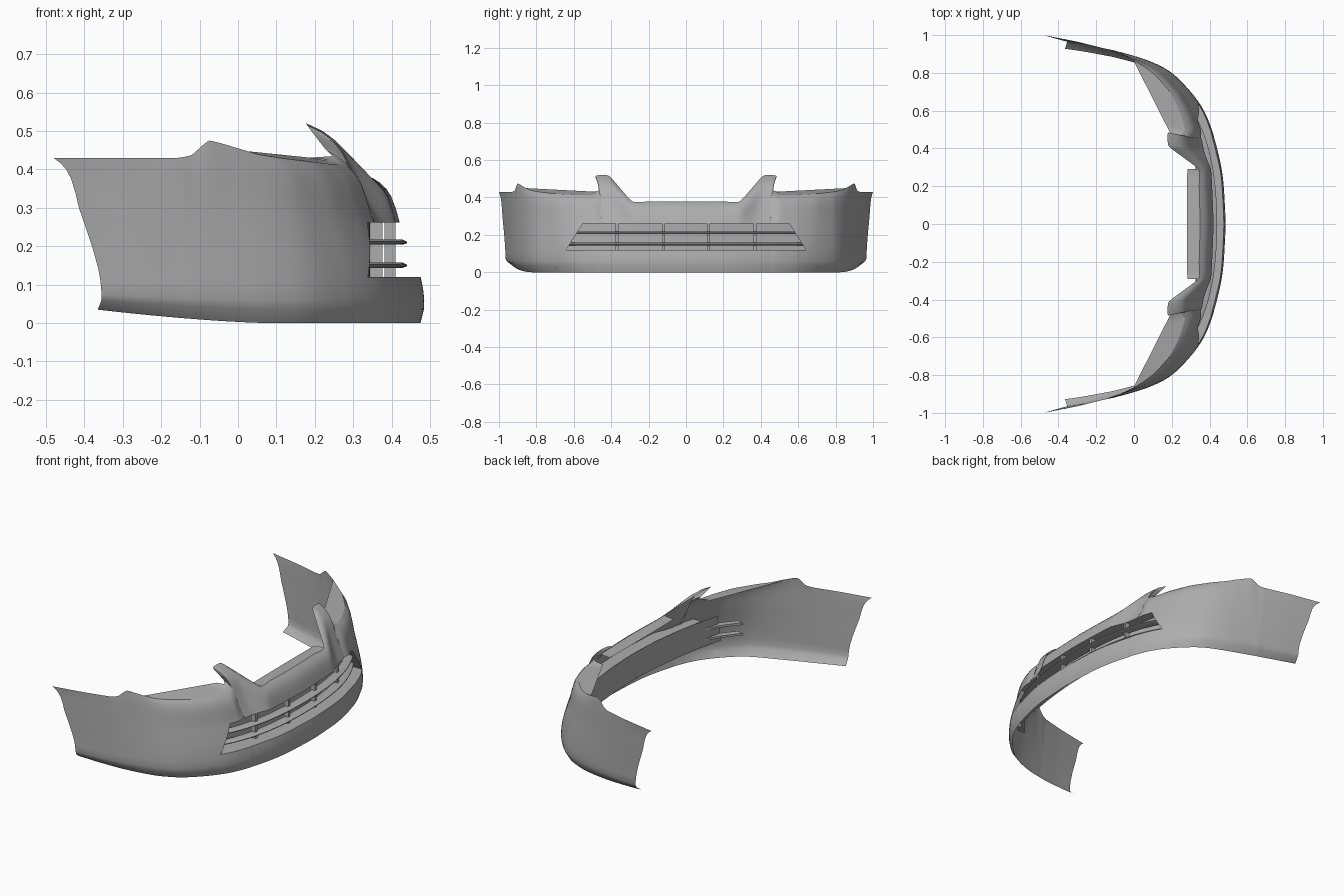
import bpy, bmesh
from mathutils import Vector

if "Cube" in bpy.data.objects:
    bpy.data.objects.remove(bpy.data.objects["Cube"])

grey = bpy.data.materials.new("primer_grey")
grey.use_nodes = True
grey.diffuse_color = (0.42, 0.42, 0.42, 1)
grey.node_tree.nodes["Principled BSDF"].inputs["Base Color"].default_value = grey.diffuse_color


def loft(rings, closed=False):
    """Skin a row of point rings with quads; closed rings are also capped."""
    bm = bmesh.new()
    rows = [[bm.verts.new(p) for p in ring] for ring in rings]
    n = len(rows[0])
    for a, b in zip(rows, rows[1:]):
        for j in range(n if closed else n - 1):
            k = (j + 1) % n
            bm.faces.new((a[j], b[j], b[k], a[k]))
    if closed:
        bm.faces.new(rows[0])
        bm.faces.new(rows[-1][::-1])
        bmesh.ops.recalc_face_normals(bm, faces=bm.faces[:])
    return bm


def finish(name, bm, angle=0.6):
    """Turn a half into a mirrored, smooth shaded object."""
    mesh = bpy.data.meshes.new(name)
    bm.to_mesh(mesh)
    bm.free()
    mesh.materials.append(grey)
    ob = bpy.data.objects.new(name, mesh)
    bpy.context.collection.objects.link(ob)
    bpy.ops.object.select_all(action='DESELECT')
    ob.select_set(True)
    bpy.context.view_layer.objects.active = ob
    bpy.ops.object.shade_smooth_by_angle(angle=angle)
    mirror = ob.modifiers.new("mirror", 'MIRROR')
    mirror.use_axis = (False, True, False)
    mirror.merge_threshold = 0.0005
    return ob


def spline(points, tension, steps=5):
    """Hermite curve through the points."""
    pts = [Vector(p) for p in points]
    last = len(pts) - 1
    tangent = [(pts[min(i + 1, last)] - pts[max(i - 1, 0)]) * tension for i in range(last + 1)]
    tangent[0].x = 0
    out = []
    for i in range(last):
        for s in range(steps):
            t = s / steps
            h = t * t * (3 - 2 * t)
            out.append(pts[i] * (1 - h) + pts[i + 1] * h
                       + tangent[i] * (t * (1 - t) ** 2) - tangent[i + 1] * (t * t * (1 - t)))
    return out + [pts[-1]]


def plate_x(y):
    return 0.345 - 0.2 * y * y


def slat_x(y):
    return 0.44 - 0.22 * y ** 2 - 0.38 * y ** 4


# Stations from the centre to the wheel arch: lower bulge (x, y) and top edge (x, y, z)
stations = [
    ((.485, 0), (.35, 0, .378)),
    ((.475, .2), (.345, .2, .378)),
    ((.462, .3), (.342, .29, .38)),
    ((.445, .38), (.185, .41, .515)),
    ((.432, .43), (.18, .485, .515)),
    ((.426, .45), (.23, .46, .45)),
    ((.412, .5), (.27, .5, .413)),
    ((.37, .6), (.24, .6, .414)),
    ((.3, .7), (.19, .7, .42)),
    ((.2, .8), (.11, .79, .43)),
    ((.1, .855), (.05, .835, .44)),
    ((0, .89), (0, .865, .455)),
    ((-.08, .912), (-.075, .9, .475)),
    ((-.11, .92), (-.12, .915, .438)),
    ((-.14, .926), (-.16, .93, .43)),
    ((-.25, .948), (-.3, .965, .43)),
    ((-.355, .965), (-.48, 1, .43)),
]
bulge = spline([(b[0], b[1], 0) for b, t in stations], 0.5)
top = spline([t for b, t in stations], 0.2)

# Upright profile: height fraction and how far it has leaned towards the top edge
profile = [(0, 0), (.1, .025), (.19, .07), (.33, .18), (.48, .32), (.63, .47),
           (.75, .55), (.85, .64), (.91, .73), (.96, .85), (1, 1)]
rings = []
for b, t in zip(bulge, top):
    rise = 0.035 * (max(0, 0.1 - b.x) / 0.455) ** 1.5
    low = 0.06 + 0.4 * rise
    foot = Vector((b.x - 0.01, b.y - 0.04 * b.y ** 2, rise))
    belt = Vector((b.x - 0.001, b.y - 0.008 * b.y ** 2, rise + (low - rise) * 0.6))
    ring = [foot, belt]
    for s, f in profile:
        ring.append(Vector((b.x + (t.x - b.x) * f, b.y + (t.y - b.y) * f, low + (t.z - low) * s)))
    rings.append(ring)
skin = loft(rings)

# Grille opening: slice the skin along its outline, then remove the inside
Z0, Z1, SLOPE, REACH = 0.12, 0.262, 0.63, 0.716
for co, no in (((0, 0, Z0), (0, 0, 1)), ((0, 0, Z1), (0, 0, 1)), ((0, REACH, 0), (0, 1, SLOPE))):
    geom = skin.verts[:] + skin.edges[:] + skin.faces[:]
    bmesh.ops.bisect_plane(skin, geom=geom, dist=1e-5, plane_co=co, plane_no=no)


def in_opening(p, slack=0.0):
    return Z0 - slack < p.z < Z1 + slack and p.y + SLOPE * p.z < REACH + slack


bmesh.ops.delete(skin, geom=[f for f in skin.faces if in_opening(f.calc_center_median())],
                 context='FACES')

# Opening returns, running back to the grille plate
rim = [e for e in skin.edges if e.is_boundary
       and all(in_opening(v.co, 0.001) for v in e.verts)
       and max(v.co.y for v in e.verts) > 0.001]
grown = bmesh.ops.extrude_edge_only(skin, edges=rim)["geom"]
for v in grown:
    if isinstance(v, bmesh.types.BMVert):
        v.co.x = min(v.co.x, plate_x(v.co.y))
finish("bumper_skin", skin)

# Flange under the bonnet edge
nose = [t for t in top if t.y < 0.291]
finish("bonnet_flange", loft([[t, (0.28 + 0.1 * t.y ** 3, t.y, 0.374)] for t in nose]))

# Ledges below the headlamps
ledge = [t for t in top if 0.47 < t.y < 0.866 and t.z < 0.457 and t.x > -0.001]
count = len(ledge) - 1
rows = []
for i, t in enumerate(ledge):
    k = i / count
    rows.append([t, (0.195 * (1 - k), 0.475 + 0.385 * k, 0.43 + 0.02 * k)])
finish("headlamp_ledge", loft(rows))

# Plate closing the back of the grille
finish("grille_plate", loft([[(plate_x(y), y, 0.112),
                              (plate_x(y), y - 0.05 * y, 0.265)]
                             for y in [0.68 * i / 16 for i in range(17)]]))

# Horizontal slats with a tapered nose
for name, z in (("lower_slat", 0.15), ("upper_slat", 0.21)):
    rings = []
    for i in range(21):
        y = 0.74 * i / 20
        x = slat_x(y)
        rings.append([(x, y, z + 0.002), (x - 0.012, y, z + 0.008), (x - 0.05, y, z + 0.006),
                      (x - 0.05, y, z - 0.006), (x - 0.012, y, z - 0.006), (x, y, z - 0.002)])
    bm = loft(rings, closed=True)
    centre_cap = [f for f in bm.faces if all(v.co.y < 1e-5 for v in f.verts)]
    bmesh.ops.delete(bm, geom=centre_cap, context='FACES_ONLY')
    finish(name, bm)

# Upright grille posts
for name, y in (("inner_post", 0.12), ("outer_post", 0.37)):
    front = slat_x(y) - 0.027
    rings = [[(front, y - w, z), (front, y + w, z), (front - 0.028, y + w, z),
              (front - 0.028, y - w, z)] for z in (Z0, Z1) for w in (0.008,)]
    finish(name, loft(rings, closed=True))
